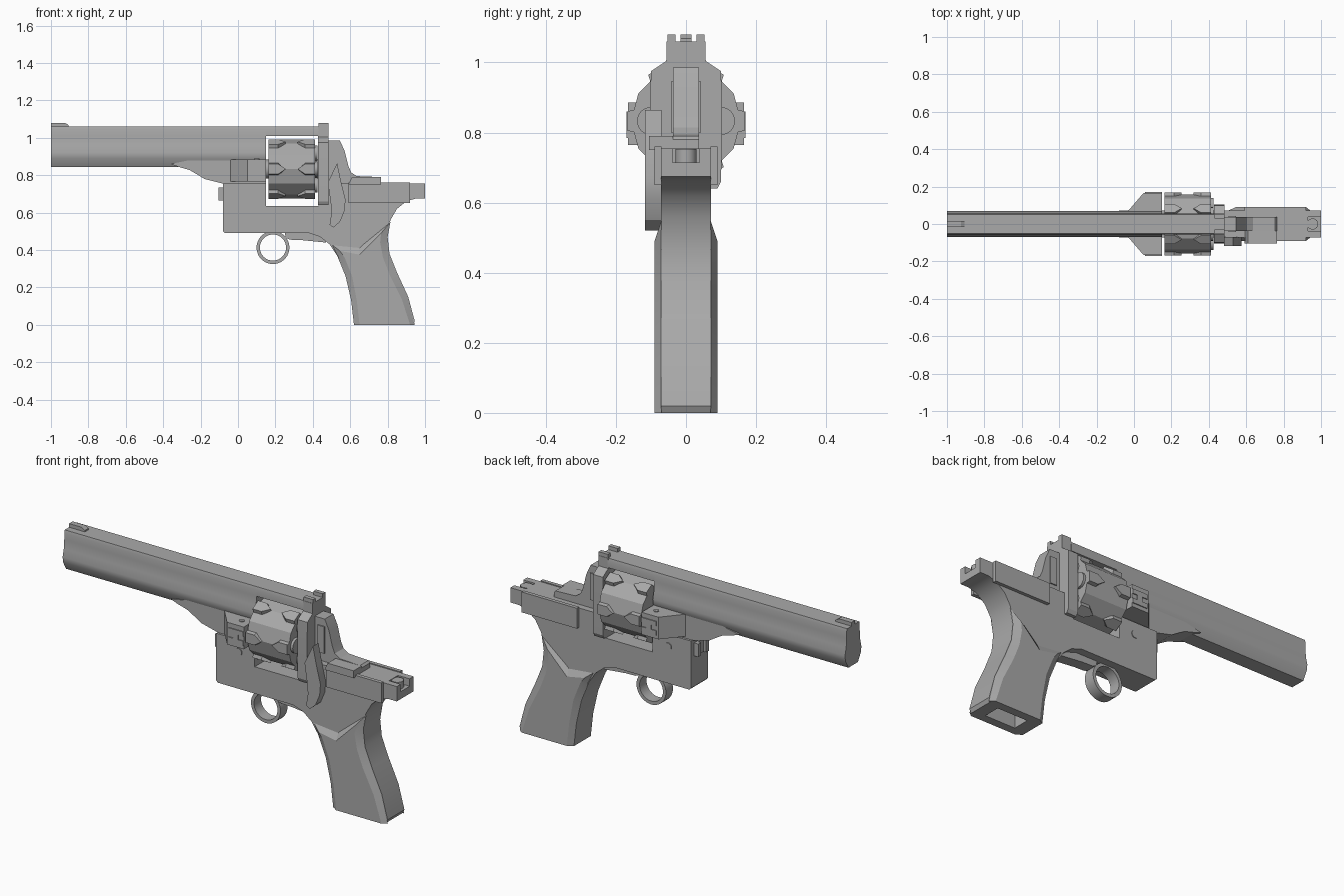
import bpy, bmesh, math
from mathutils import Matrix, Vector

cube = bpy.data.objects.get("Cube")
if cube:
    bpy.data.objects.remove(cube)

steel = bpy.data.materials.new("grey_steel")
steel.use_nodes = True
steel.diffuse_color = (0.4, 0.4, 0.4, 1)
steel.node_tree.nodes["Principled BSDF"].inputs["Base Color"].default_value = (0.4, 0.4, 0.4, 1)
parts = []


def finish(name, bm):
    bmesh.ops.recalc_face_normals(bm, faces=bm.faces)
    mesh = bpy.data.meshes.new(name)
    bm.to_mesh(mesh)
    bm.free()
    mesh.materials.append(steel)
    obj = bpy.data.objects.new(name, mesh)
    bpy.context.collection.objects.link(obj)
    parts.append(obj)
    return obj


def loft(name, loop_a, loop_b):
    """Closed solid between two outlines of equal length."""
    bm = bmesh.new()
    a = [bm.verts.new(p) for p in loop_a]
    b = [bm.verts.new(p) for p in loop_b]
    bm.faces.new(a)
    bm.faces.new(b)
    for i in range(len(a)):
        j = (i + 1) % len(a)
        bm.faces.new((a[i], a[j], b[j], b[i]))
    return finish(name, bm)


def slab(name, outline, y0, y1):
    return loft(name, [(x, y0, z) for x, z in outline], [(x, y1, z) for x, z in outline])


def along_x(name, half, x0, x1):
    """Extrude a mirrored half section of (y, z) points along x."""
    section = half + [(-y, z) for y, z in reversed(half)]
    return loft(name, [(x0, y, z) for y, z in section], [(x1, y, z) for y, z in section])


def box(name, x0, x1, y0, y1, z0, z1):
    return slab(name, [(x0, z0), (x1, z0), (x1, z1), (x0, z1)], y0, y1)


def rod(name, centre, radius, depth, axis, sides=24):
    bm = bmesh.new()
    bmesh.ops.create_cone(bm, cap_ends=True, segments=sides, radius1=radius, radius2=radius, depth=depth)
    turn = Vector((0, 0, 1)).rotation_difference(Vector(axis)).to_matrix().to_4x4()
    bm.transform(Matrix.Translation(centre) @ turn)
    return finish(name, bm)


def cut(obj, cutter):
    mod = obj.modifiers.new("cut", "BOOLEAN")
    mod.operation = "DIFFERENCE"
    mod.object = cutter
    mod.solver = "EXACT"
    bpy.context.view_layer.objects.active = obj
    bpy.ops.object.modifier_apply(modifier=mod.name)
    parts.remove(cutter)
    bpy.data.objects.remove(cutter)


# Barrel with bore, and its lower lug
barrel = along_x("barrel", [(0.052, 1.06), (0.056, 1.045), (0.056, 1.01), (0.06, 0.96),
                            (0.07, 0.92), (0.066, 0.89), (0.04, 0.845)], -1, 0.15)
cut(barrel, rod("bore", (-1, 0, 0.92), 0.032, 0.6, (1, 0, 0)))
slab("barrel_lug", [(-0.36, 0.86), (-0.32, 0.845), (-0.26, 0.828), (-0.22, 0.805), (-0.18, 0.78),
                    (-0.08, 0.755), (0.15, 0.755), (0.15, 0.92), (-0.06, 0.92)], -0.06, 0.06)
along_x("top_strap", [(0.052, 1.06), (0.056, 1.045), (0.056, 1.01)], 0.15, 0.43)
slab("front_sight", [(-1, 1.055), (-0.905, 1.055), (-0.905, 1.068), (-0.925, 1.08), (-1, 1.08)], -0.015, 0.015)

# Frame and grip core in one profile, with the cylinder window open above
frame = slab("frame", [
    (-0.08, 0.755), (0.15, 0.755), (0.15, 0.635), (0.43, 0.635), (0.43, 0.755), (1, 0.755),
    (1, 0.675), (0.95, 0.675), (0.9, 0.66), (0.85, 0.62), (0.815, 0.56), (0.8, 0.47),
    (0.81, 0.38), (0.85, 0.28), (0.91, 0.15), (0.945, 0.02), (0.935, 0), (0.62, 0),
    (0.605, 0.13), (0.575, 0.26), (0.53, 0.37), (0.49, 0.43), (0.44, 0.47), (0.38, 0.49),
    (-0.07, 0.49), (-0.08, 0.5)], -0.072, 0.072)
cut(frame, box("grip_hollow", 0.69, 0.87, -0.045, 0.045, -0.1, 0.12))
cut(frame, box("rear_notch", 0.93, 1.1, -0.038, 0.038, 0.715, 0.8))
rod("rear_lug", (0.955, 0, 0.73), 0.03, 0.045, (0, 0, 1))

# Chamfered grip panels
rim = [(0.5, 0.43), (0.65, 0.415), (0.815, 0.55), (0.8, 0.47), (0.81, 0.38), (0.85, 0.28),
       (0.91, 0.15), (0.945, 0), (0.62, 0), (0.605, 0.13), (0.575, 0.26), (0.53, 0.37)]
face = [(0.545, 0.395), (0.65, 0.375), (0.765, 0.49), (0.76, 0.44), (0.775, 0.36), (0.81, 0.27),
        (0.875, 0.14), (0.92, 0), (0.65, 0), (0.635, 0.13), (0.61, 0.26), (0.57, 0.36)]
for side, word in ((-1, "right"), (1, "left")):
    loft(word + "_grip_panel", [(x, side * 0.07, z) for x, z in rim],
         [(x, side * 0.09, z) for x, z in face])
    # Side plates over the rear frame, frame screws and hinge details
    box(word + "_rear_plate", 0.59, 0.92, side * 0.07, side * 0.09, 0.65, 0.76)
    rod(word + "_frame_screw", (0.055, side * 0.072, 0.69), 0.02, 0.008, (0, 1, 0))
    for x0, x1, z0, z1 in ((0.06, 0.15, 0.835, 0.86), (0.06, 0.15, 0.785, 0.81), (0.09, 0.12, 0.81, 0.835)):
        box(word + "_hinge_plate", x0, x1, side * 0.16, side * 0.17, z0, z1)
    box(word + "_rear_sight", 0.43, 0.485, side * 0.03, side * 0.053, 1.05, 1.08)
    rod(word + "_hinge_screw", (0.1, side * 0.11, 0.885), 0.014, 0.008, (0, 0, 1))

# Wedge-shaped hinge block ahead of the cylinder
wedge = [(-0.04, 0.06), (0.05, 0.165), (0.15, 0.165), (0.15, -0.165), (0.05, -0.165), (-0.04, -0.06)]
loft("hinge_block", [(x, y, 0.765) for x, y in wedge], [(x, y, 0.885) for x, y in wedge])

# Front catch bracket
box("catch_base", -0.09, -0.07, -0.04, 0.04, 0.665, 0.735)
for s in (-1, 1):
    box("catch_arm", -0.105, -0.08, s * 0.022, s * 0.045, 0.665, 0.735)

# Cylinder, axle and pointed raised plates round both ends
axis_z = 0.833
rod("cylinder", (0.287, 0, axis_z), 0.157, 0.25, (1, 0, 0), 12)
rod("cylinder_axle", (0.287, 0, axis_z), 0.05, 0.3, (1, 0, 0))
pad = [(0.162, -0.034), (0.162, 0.034), (0.215, 0.034), (0.255, 0), (0.215, -0.034)]
for i in range(6):
    spin = Matrix.Translation((0, 0, axis_z)) @ Matrix.Rotation(i * math.pi / 3, 4, "X")
    for flip in (False, True):
        pts = [(0.574 - x if flip else x, t) for x, t in pad]
        loft("cylinder_plate", [spin @ Vector((x, 0.14, t)) for x, t in pts],
             [spin @ Vector((x, 0.168, t * 0.8)) for x, t in pts])
    pos = spin @ Vector((0.418, 0.1, 0))
    rod("chamber_rim", pos, 0.04, 0.014, (1, 0, 0), 16)

# Recoil shield, hammer and the strip beside it
along_x("recoil_shield", [(0.055, 1.06), (0.055, 1.005), (0.1, 0.975), (0.103, 0.84), (0.1, 0.66),
                          (0.09, 0.64)], 0.427, 0.485)
slab("hammer", [(0.48, 0.75), (0.48, 0.985), (0.545, 0.985), (0.57, 0.93), (0.59, 0.85), (0.605, 0.815),
                (0.635, 0.795), (0.755, 0.79), (0.765, 0.78), (0.765, 0.75)], -0.037, 0.037)
box("hammer_rib", 0.505, 0.545, -0.043, 0.043, 0.8, 0.945)
slab("slide_strip", [(0.59, 0.75), (0.765, 0.75), (0.765, 0.79), (0.61, 0.79)], -0.105, -0.037)

# Loading gate lever on the right side
slab("gate_lever", [(0.48, 0.76), (0.53, 0.865), (0.55, 0.77), (0.575, 0.67), (0.57, 0.61), (0.545, 0.55),
                    (0.51, 0.52), (0.49, 0.535), (0.5, 0.6), (0.495, 0.66)], -0.117, -0.07)

# Trigger ring and guard strap
ring = bmesh.new()
loops = []
for r, y in ((0.088, -0.03), (0.088, 0.03), (0.07, 0.03), (0.07, -0.03)):
    loops.append([ring.verts.new((0.187 + r * math.cos(k * math.pi / 18), y, 0.413 + r * math.sin(k * math.pi / 18)))
                  for k in range(36)])
for n in range(4):
    a, b = loops[n], loops[(n + 1) % 4]
    for k in range(36):
        m = (k + 1) % 36
        ring.faces.new((a[k], a[m], b[m], b[k]))
finish("trigger_ring", ring)
slab("guard_strap", [(0.25, 0.495), (0.255, 0.465), (0.28, 0.455), (0.34, 0.453), (0.47, 0.44),
                     (0.47, 0.495)], -0.03, 0.03)

# Smooth curved faces, keep edges sharp
bpy.ops.object.select_all(action="DESELECT")
for obj in parts:
    obj.select_set(True)
bpy.context.view_layer.objects.active = parts[0]
bpy.ops.object.shade_smooth_by_angle(angle=math.radians(25))
